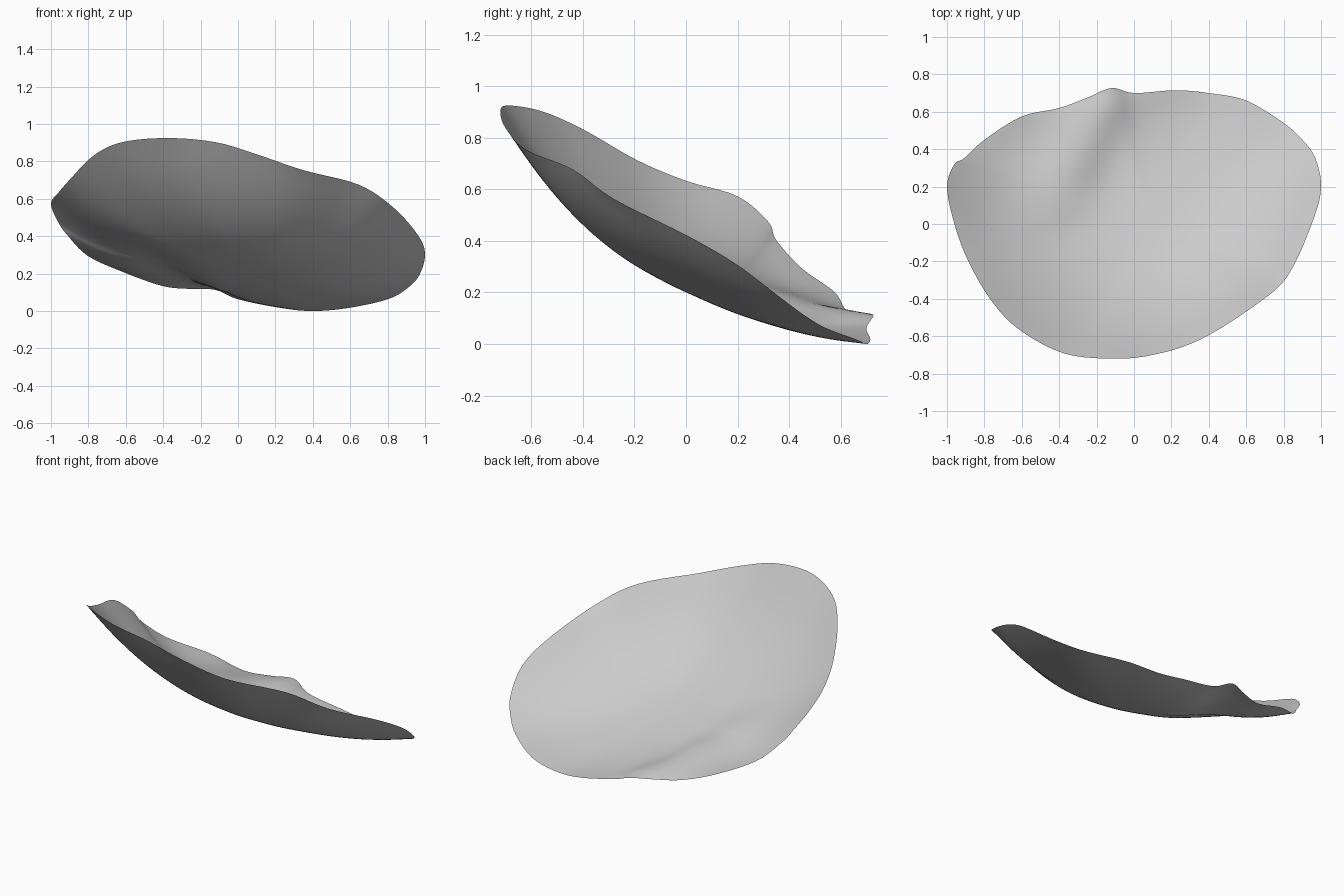
import bpy
import bmesh
from math import exp
from mathutils import Vector

cube = bpy.data.objects.get("Cube")
if cube:
    bpy.data.objects.remove(cube, do_unlink=True)

# One plain grey material
grey = bpy.data.materials.new("plain_grey")
grey.use_nodes = True
colour = (0.6, 0.6, 0.6, 1)
grey.diffuse_color = colour
grey.node_tree.nodes["Principled BSDF"].inputs["Base Color"].default_value = colour

# Rim of the tilted dish, anticlockwise from its left tip
RIM = [
    (1, .19, .32), (.97, .35, .2), (.9, .45, .125), (.8, .54, .07),
    (.6, .66, .025), (.4, .7, .007), (.22, .715, .025), (0, .7, .07),
    (-.12, .727, .12), (-.25, .675, .125), (-.4, .62, .14), (-.6, .575, .21),
    (-.8, .45, .3), (-.91, .35, .41), (-.96, .32, .48), (-1, .2, .58),
    (-.96, 0, .64), (-.89, -.19, .72), (-.77, -.4, .84), (-.62, -.56, .91),
    (-.38, -.69, .932), (-.12, -.72, .91), (.1, -.7, .845), (.35, -.62, .76),
    (.64, -.44, .685), (.82, -.28, .57), (.95, 0, .43),
]
CENTRE = Vector((.1, 0, .215))
STEPS = 5
RINGS = 26


def smooth_loop(points, steps):
    """Closed curve through all the points."""
    pts = [Vector(p) for p in points]
    n = len(pts)
    loop = []
    for i in range(n):
        a, b, c, d = (pts[(i + k) % n] for k in (-1, 0, 1, 2))
        for s in range(steps):
            u = s / steps
            loop.append(b + (c - a) * (u / 2)
                        + (a * 2 - b * 5 + c * 4 - d) * (u * u / 2)
                        + (b * 3 - a - c * 3 + d) * (u ** 3 / 2))
    return loop


def fold(x, y):
    """Soft ridge running in from the back notch, steeper on its left flank."""
    fade = max(0, min(1, (y + .1) / .4))
    offset = x + .16 + (.7 - y) * .4
    width = .13 if offset > 0 else .22
    return .06 * fade * exp(-(offset / width) ** 2)


def dish_point(edge, t):
    """Point at fraction t of the way from the dish floor to its rim."""
    d = (edge - CENTRE) * t
    slope = Vector((-.08, -.42))
    full = edge - CENTRE
    rise = full.z - slope.dot(full.xy)
    p = CENTRE + d
    p.z = CENTRE.z + slope.dot(d.xy) + rise * t ** 2.45
    p.z += fold(p.x, p.y) * (1 - t ** 8)
    return p


# Thin curved sheet, built as rings around the floor
rim = smooth_loop(RIM, STEPS)
bm = bmesh.new()
middle = bm.verts.new(dish_point(rim[0], 0))
rings = [[bm.verts.new(dish_point(edge, (r + 1) / RINGS)) for edge in rim]
         for r in range(RINGS)]
count = len(rim)
for i in range(count):
    j = (i + 1) % count
    bm.faces.new((middle, rings[0][i], rings[0][j]))
    for inner, outer in zip(rings, rings[1:]):
        bm.faces.new((inner[i], outer[i], outer[j], inner[j]))

# Relax the inside so that rim corners do not crease the floor
inside = [v for v in bm.verts if not v.is_boundary]
for _ in range(8):
    bmesh.ops.smooth_vert(bm, verts=inside, factor=.5, use_axis_x=True,
                          use_axis_y=True, use_axis_z=True)

# Rest the lowest point on the ground
lowest = min(v.co.z for v in bm.verts)
for v in bm.verts:
    v.co.z -= lowest
for face in bm.faces:
    face.smooth = True

mesh = bpy.data.meshes.new("curved_shell")
bm.to_mesh(mesh)
bm.free()
mesh.materials.append(grey)
shell = bpy.data.objects.new("curved_shell", mesh)
bpy.context.collection.objects.link(shell)
